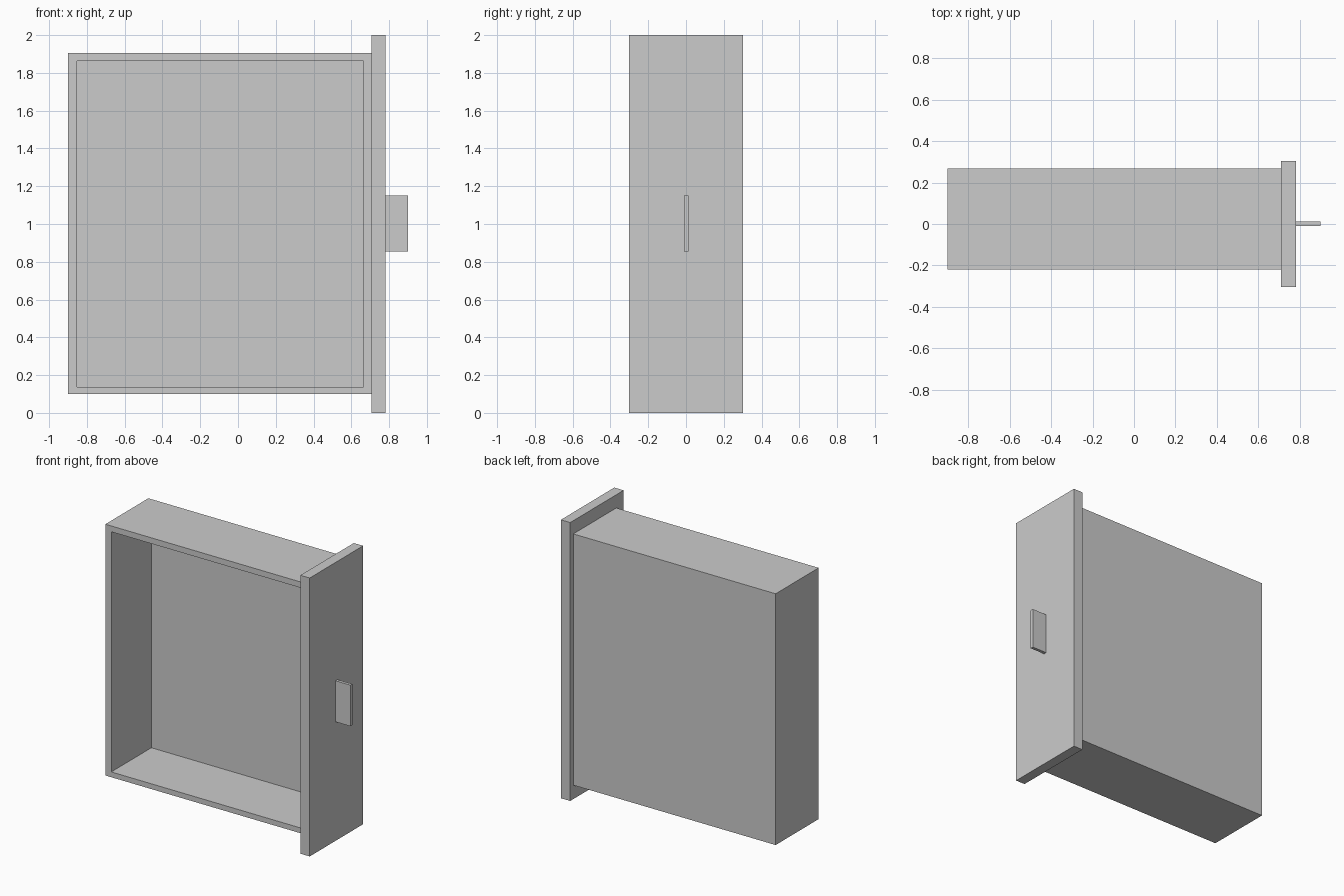
import bpy, bmesh

if "Cube" in bpy.data.objects:
    bpy.data.objects.remove(bpy.data.objects["Cube"])


def make_box(name, x, y, z, cavity=None):
    """Box from (min, max) ranges; cavity = (x range, floor y, z range) opened on -y."""
    bm = bmesh.new()
    bmesh.ops.create_cube(bm, size=1)
    for v in bm.verts:
        v.co = [r[0] if c < 0 else r[1] for c, r in zip(v.co, (x, y, z))]
    if cavity:
        cx, floor_y, cz = cavity
        bm.normal_update()
        face = min(bm.faces, key=lambda f: f.calc_center_median().y)
        mid_x, mid_z = sum(x) / 2, sum(z) / 2
        # rim around the opening, then the same outline pushed in to the floor
        for depth in (y[0], floor_y):
            bmesh.ops.inset_individual(bm, faces=[face], thickness=0.02)
            for v in face.verts:
                v.co = (cx[v.co.x > mid_x], depth, cz[v.co.z > mid_z])
    bmesh.ops.recalc_face_normals(bm, faces=bm.faces)
    mesh = bpy.data.meshes.new(name)
    bm.to_mesh(mesh)
    bm.free()
    obj = bpy.data.objects.new(name, mesh)
    bpy.context.collection.objects.link(obj)
    return obj


# hollow drawer tray standing on its end, open towards the front
make_box("drawer_tray", (-0.90, 0.71), (-0.22, 0.268), (0.10, 1.905),
         cavity=((-0.853, 0.665), 0.235, (0.138, 1.863)))

# overhanging face panel
make_box("face_panel", (0.708, 0.782), (-0.303, 0.303), (0.0, 2.0))

# thin pull tab in the middle of the panel
make_box("pull_tab", (0.78, 0.90), (-0.01, 0.012), (0.855, 1.15))
